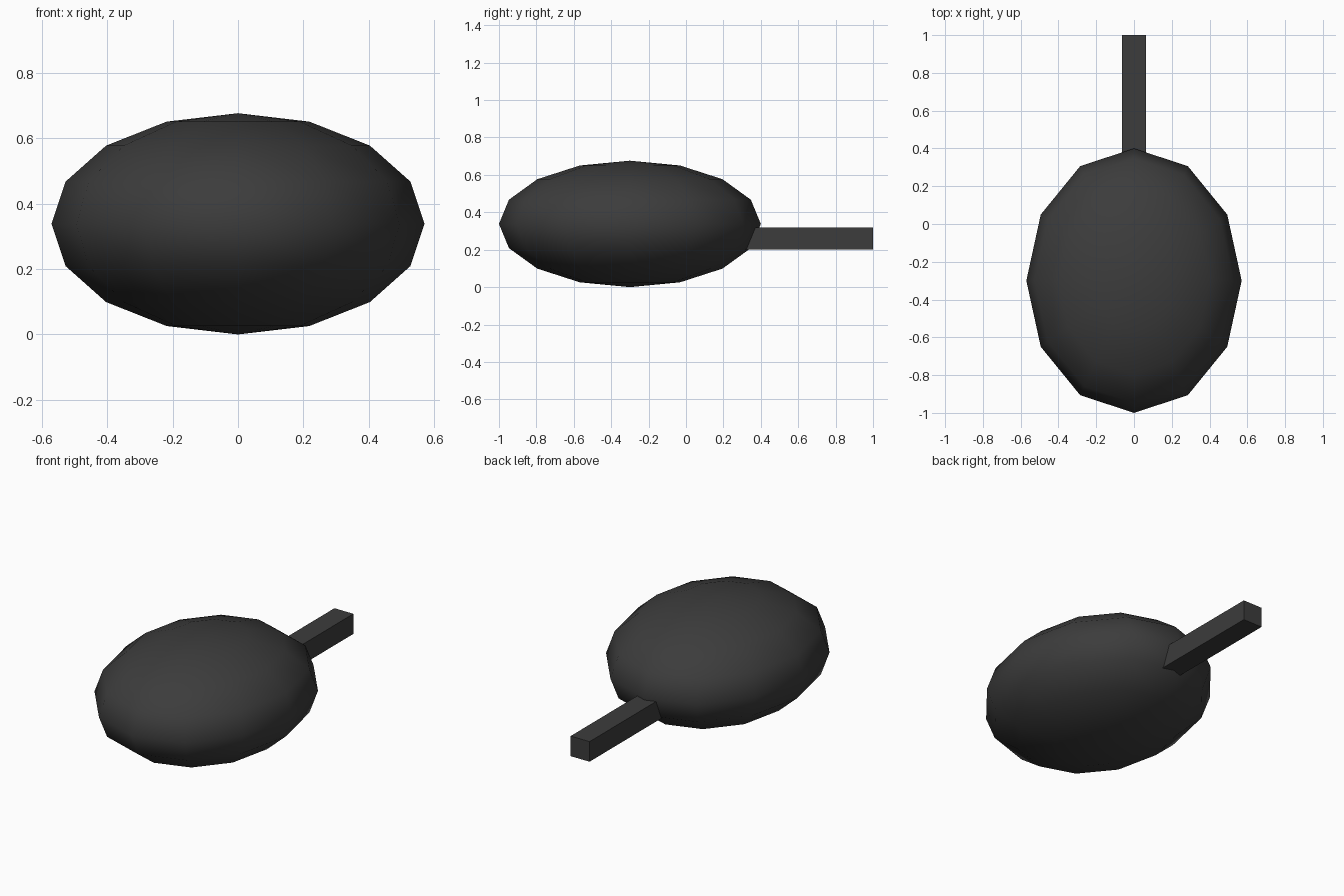
import bpy

# Remove the default cube
cube = bpy.data.objects.get("Cube")
if cube:
    bpy.data.objects.remove(cube, do_unlink=True)

# Single dark finish shared by both parts
black = bpy.data.materials.new("charcoal_black")
black.use_nodes = True
colour = (0.045, 0.045, 0.045, 1)
black.diffuse_color = colour
black.node_tree.nodes["Principled BSDF"].inputs["Base Color"].default_value = colour


def finish(name, scale):
    """Name the active object, scale it and give it the finish."""
    obj = bpy.context.object
    obj.name = name
    obj.scale = scale
    bpy.ops.object.transform_apply(location=False, rotation=False, scale=True)
    obj.data.materials.append(black)
    return obj


# Flattened oval body, smooth shaded
bpy.ops.mesh.primitive_uv_sphere_add(segments=12, ring_count=8, radius=1,
                                     location=(0, -0.3, 0.338))
finish("body", (0.57, 0.7, 0.338))
bpy.ops.object.shade_smooth()

# Square handle, set into the back of the body
bpy.ops.mesh.primitive_cube_add(size=1, location=(0, 0.63, 0.26))
finish("handle", (0.125, 0.74, 0.12))
